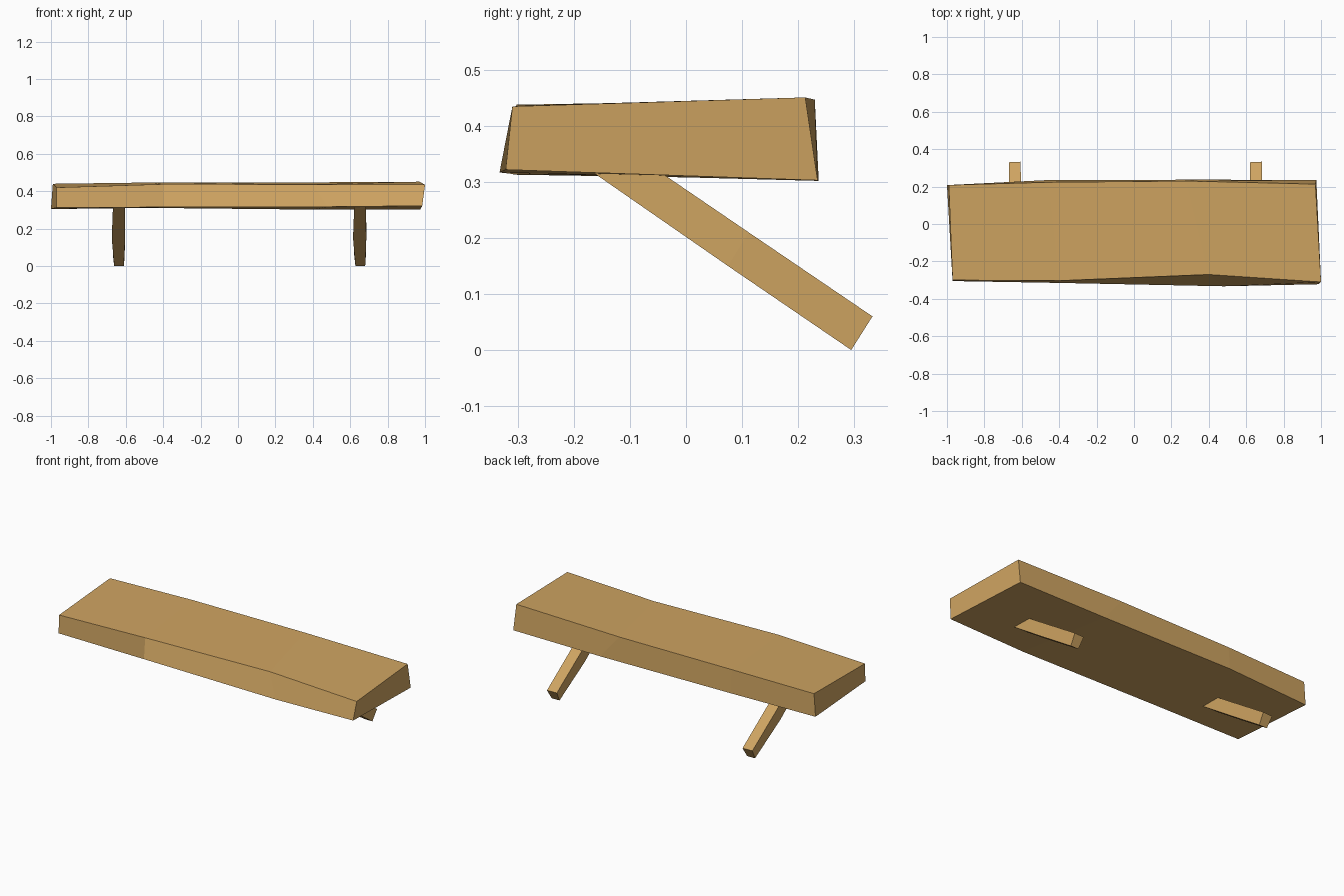
import bpy, bmesh

wood = bpy.data.materials.new("warm wood")
wood.diffuse_color = (0.62, 0.37, 0.12, 1)


def loft(name, sections):
    """Skin a run of four-cornered sections and cap both ends."""
    bm = bmesh.new()
    rings = [[bm.verts.new(p) for p in s] for s in sections]
    for a, b in zip(rings, rings[1:]):
        for i in range(4):
            j = (i + 1) % 4
            bm.faces.new((a[i], a[j], b[j], b[i]))
    bm.faces.new(rings[0])
    bm.faces.new(rings[-1][::-1])
    bmesh.ops.recalc_face_normals(bm, faces=bm.faces[:])
    me = bpy.data.meshes.new(name)
    bm.to_mesh(me)
    bm.free()
    me.materials.append(wood)
    ob = bpy.data.objects.new(name, me)
    bpy.context.collection.objects.link(ob)
    return ob


# Rough-hewn plank: corners are front bottom, front top, back top, back bottom
loft("shelf_plank", [
    [(-0.97, -0.305, 0.313), (-0.97, -0.30, 0.42), (-0.99, 0.208, 0.44), (-1.0, 0.208, 0.305)],
    [(-0.40, -0.315, 0.315), (-0.40, -0.303, 0.438), (-0.46, 0.223, 0.447), (-0.46, 0.235, 0.311)],
    [(0.48, -0.333, 0.317), (0.40, -0.27, 0.437), (0.28, 0.23, 0.447), (0.40, 0.237, 0.302)],
    [(0.985, -0.322, 0.322), (1.0, -0.31, 0.435), (0.97, 0.213, 0.451), (0.975, 0.235, 0.303)],
])

# Slanted struts under the plank, slightly bowed to one side
for name, x in (("left_strut", -0.64), ("right_strut", 0.65)):
    loft(name, [
        [(x - 0.027, -0.228, 0.36), (x + 0.034, -0.228, 0.36),
         (x + 0.034, -0.108, 0.36), (x - 0.027, -0.108, 0.36)],
        [(x - 0.035, 0.075, 0.15), (x + 0.036, 0.075, 0.15),
         (x + 0.036, 0.112, 0.21), (x - 0.030, 0.112, 0.21)],
        [(x - 0.022, 0.295, 0.0), (x + 0.030, 0.295, 0.0),
         (x + 0.034, 0.333, 0.06), (x - 0.029, 0.330, 0.06)],
    ])
